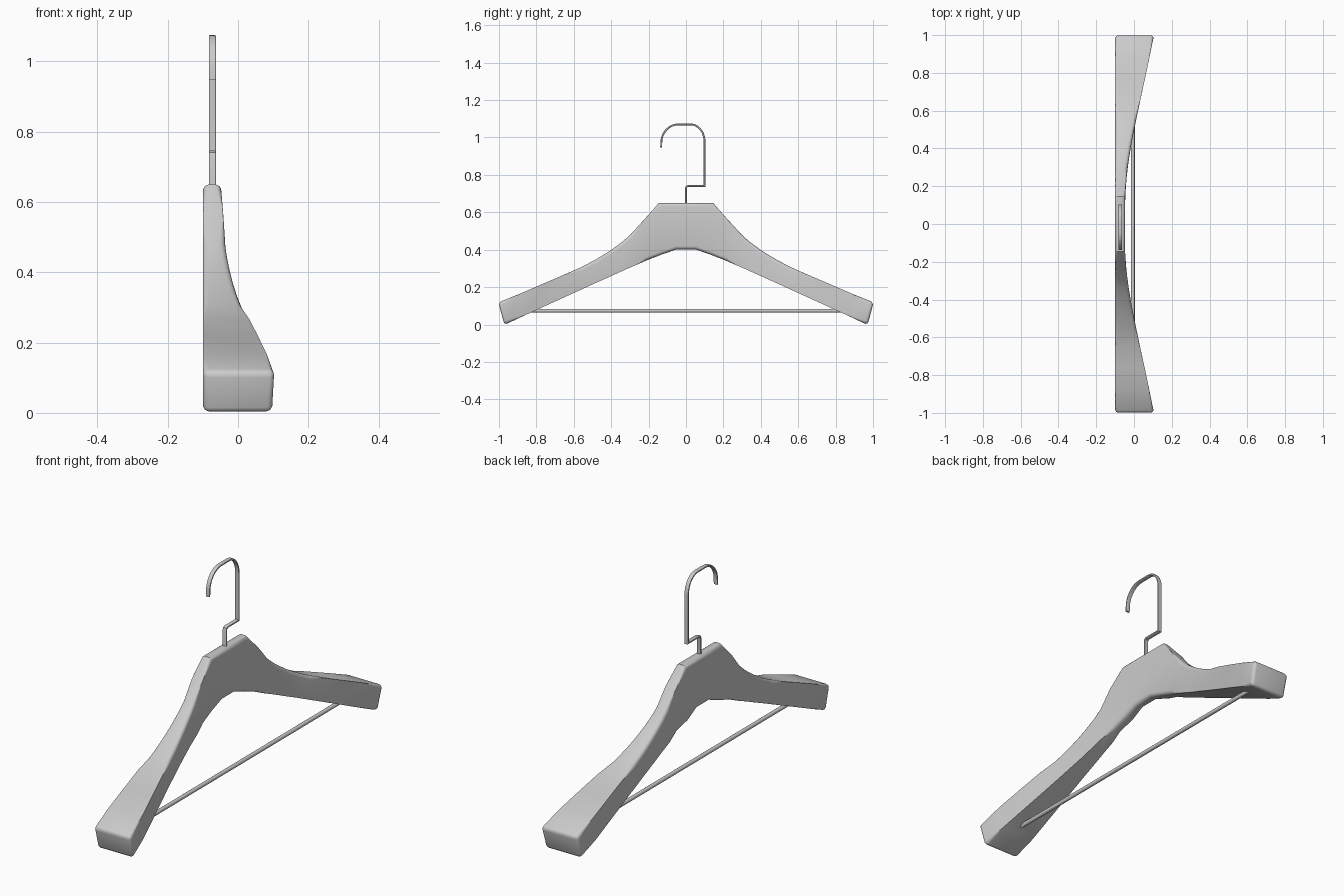
import bpy, bmesh, math
from mathutils import Vector

if "Cube" in bpy.data.objects:
    bpy.data.objects.remove(bpy.data.objects["Cube"])


def finish(name, bm):
    bmesh.ops.recalc_face_normals(bm, faces=bm.faces)
    me = bpy.data.meshes.new(name)
    bm.to_mesh(me)
    bm.free()
    ob = bpy.data.objects.new(name, me)
    bpy.context.collection.objects.link(ob)
    bpy.ops.object.select_all(action='DESELECT')
    ob.select_set(True)
    bpy.context.view_layer.objects.active = ob
    bpy.ops.object.shade_smooth_by_angle(angle=math.radians(32))
    return ob


def skin(bm, rings):
    """Join vertex rings into a capped tube."""
    n = len(rings[0])
    for a, b in zip(rings, rings[1:]):
        for i in range(n):
            bm.faces.new((a[i], a[(i + 1) % n], b[(i + 1) % n], b[i]))
    bm.faces.new(rings[0])
    bm.faces.new(rings[-1][::-1])


def front_x(y):
    """Depth of the front face, flaring toward the shoulder ends."""
    pts = [(0, -.05), (.1, -.05), (.2, -.044), (.3, -.034), (.4, -.018),
           (.5, .001), (.65, .032), (.8, .065), (1.01, .108)]
    y = abs(y)
    for (a, u), (b, v) in zip(pts, pts[1:]):
        if y <= b:
            return u + (v - u) * (y - a) / (b - a)
    return pts[-1][1]


# wooden body: stations of (top y, top z, bottom y, bottom z)
half = [(.145, .65, .05, .402), (.22, .565, .13, .374), (.295, .483, .21, .343),
        (.335, .447, .27, .317), (.38, .413, .33, .291), (.43, .379, .40, .259),
        (.49, .343, .47, .228), (.56, .307, .54, .196), (.65, .267, .63, .155),
        (.76, .220, .74, .105), (.88, .168, .86, .050), (1.003, .118, .971, -.002)]
stations = [(-a, b, -c, d) for a, b, c, d in reversed(half)] + half
bm = bmesh.new()
rings = []
for yt, zt, yb, zb in stations:
    rings.append([bm.verts.new(p) for p in (
        (-.1, yb, zb), (front_x(yb), yb, zb), (front_x(yt), yt, zt), (-.1, yt, zt))])
skin(bm, rings)
ends = set(rings[0]), set(rings[-1])
inner = {v for r in rings[1:-1] for v in r}
station_of = {v: i for i, r in enumerate(rings) for v in r}
soft = [e for e in bm.edges
        if station_of[e.verts[0]] != station_of[e.verts[1]]
        or any(set(e.verts) <= s for s in ends)]
bmesh.ops.bevel(bm, geom=soft, offset=.018, segments=4, profile=.5,
                affect='EDGES', clamp_overlap=True)
finish("hanger_body", bm)

# trouser bar
bm = bmesh.new()
rings = [[bm.verts.new((-.006 + .01 * math.cos(t * math.tau / 16), y,
                        .074 + .01 * math.sin(t * math.tau / 16))) for t in range(16)]
         for y in (-.86, .86)]
skin(bm, rings)
finish("trouser_bar", bm)

# hook: flat rounded wire swept along a path in the yz plane
path = [(0, .62), (0, .728), (.003, .737), (.012, .741), (.099, .741), (.099, .98)]
for i in range(1, 9):
    t = math.radians(90 * i / 8)
    path.append((.025 + .074 * math.cos(t), .98 + .09 * math.sin(t)))
for i in range(0, 10):
    t = math.radians(90 + 90 * i / 9)
    path.append((-.04 + .092 * math.cos(t), .972 + .098 * math.sin(t)))
path.append((-.133, .947))
section = [(.01, .003), (.007, .005), (-.007, .005), (-.01, .003),
           (-.01, -.003), (-.007, -.005), (.007, -.005), (.01, -.003)]
pts = [Vector(p) for p in path]
bm = bmesh.new()
rings = []
for i, p in enumerate(pts):
    d0 = (p - pts[i - 1]).normalized() if i else (pts[1] - p).normalized()
    d1 = (pts[i + 1] - p).normalized() if i < len(pts) - 1 else d0
    d = (d0 + d1).normalized()
    side = Vector((-d.y, d.x)) / max(d.dot(d0), .5)
    rings.append([bm.verts.new((-.073 + u, p.x + side.x * v, p.y + side.y * v))
                  for u, v in section])
skin(bm, rings)
finish("hook", bm)
